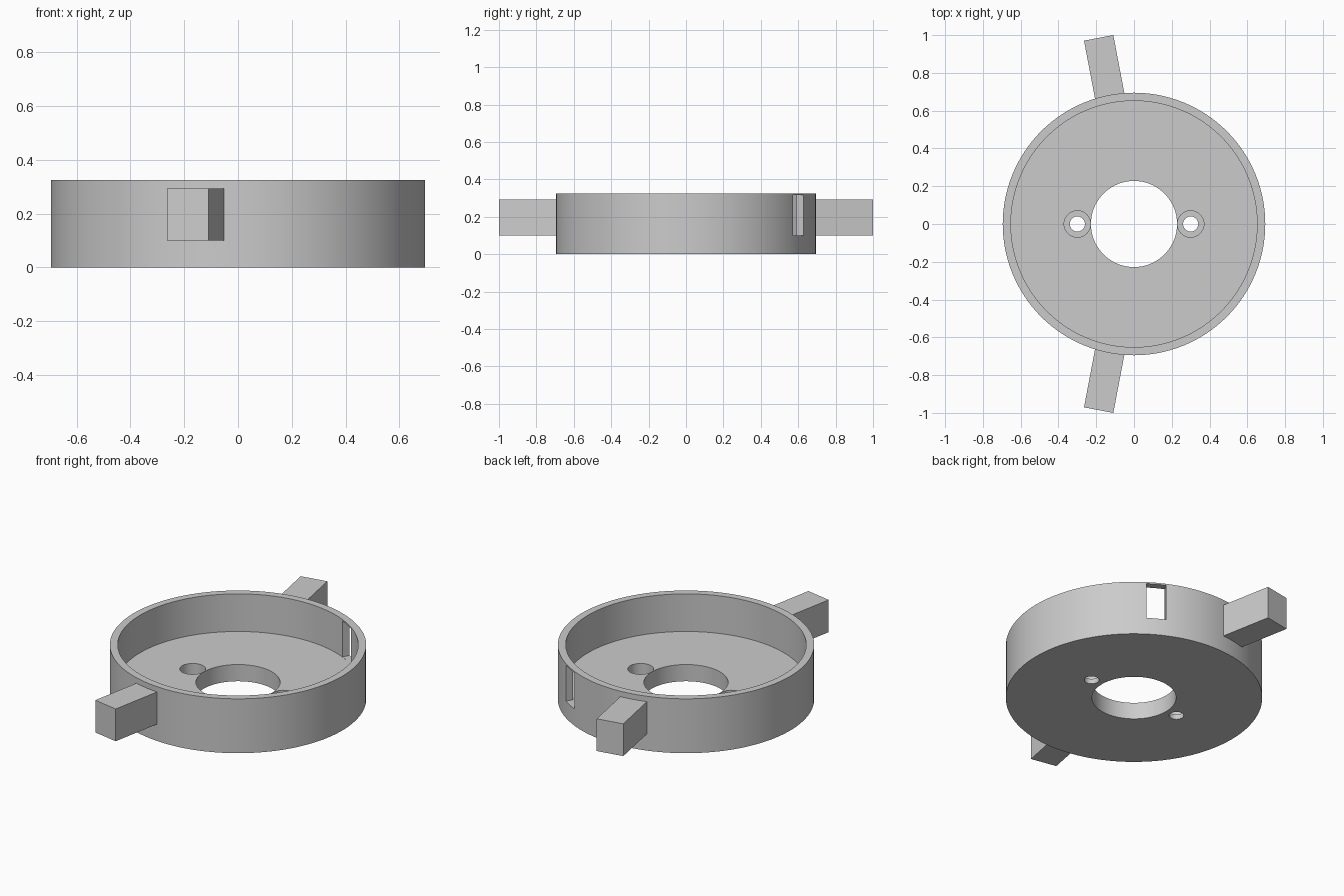
import bpy, bmesh, math
from mathutils import Matrix, Vector

cube = bpy.data.objects.get("Cube")
if cube:
    bpy.data.objects.remove(cube, do_unlink=True)

HEIGHT, FLOOR = 0.325, 0.10
OUTER, INNER, BORE = 0.695, 0.652, 0.228
ARM_ANGLE = math.radians(10.75)

grey = bpy.data.materials.new("plain_grey")
grey.use_nodes = True
colour = (0.60, 0.60, 0.60, 1)
grey.diffuse_color = colour
grey.node_tree.nodes["Principled BSDF"].inputs["Base Color"].default_value = colour


def add_object(name, bm):
    bmesh.ops.recalc_face_normals(bm, faces=bm.faces)
    mesh = bpy.data.meshes.new(name)
    bm.to_mesh(mesh)
    bm.free()
    mesh.materials.append(grey)
    obj = bpy.data.objects.new(name, mesh)
    bpy.context.collection.objects.link(obj)
    return obj


def lathe(name, profile, centre_x=0, steps=128):
    """Closed ring made by turning an (r, z) outline about a vertical axis."""
    bm = bmesh.new()
    rings = [[bm.verts.new((centre_x + r * math.cos(a), r * math.sin(a), z))
              for r, z in profile]
             for a in (2 * math.pi * i / steps for i in range(steps))]
    for i, ring in enumerate(rings):
        following = rings[(i + 1) % steps]
        for j in range(len(profile)):
            k = (j + 1) % len(profile)
            bm.faces.new((ring[j], following[j], following[k], ring[k]))
    return add_object(name, bm)


def cylinder(name, x, radius, bottom, top):
    bm = bmesh.new()
    bmesh.ops.create_cone(bm, cap_ends=True, segments=48, radius1=radius, radius2=radius,
                          depth=top - bottom,
                          matrix=Matrix.Translation((x, 0, (bottom + top) / 2)))
    return add_object(name, bm)


def radial_box(name, angle, start, end, width, bottom, top):
    """Box lying along a radius of the cup."""
    bm = bmesh.new()
    bmesh.ops.create_cube(bm, size=1)
    bm.transform(Matrix.Rotation(angle, 4, "Z")
                 @ Matrix.Translation(((start + end) / 2, 0, (bottom + top) / 2))
                 @ Matrix.Diagonal((end - start, width, top - bottom, 1)))
    return add_object(name, bm)


# Cup with a floor, a raised wall and a central bore
cup = lathe("round_cup", [(BORE, 0), (OUTER, 0), (OUTER, HEIGHT),
                          (INNER, HEIGHT), (INNER, FLOOR), (BORE, FLOOR)])

# Window in the wall and stepped screw holes in the floor
cutters = [radial_box("window_cutter", math.radians(60), 0.58, 0.8, 0.108, FLOOR + 0.001, 0.316)]
for x in (-0.30, 0.30):
    cutters.append(cylinder("screw_hole_cutter", x, 0.04, -0.1, 0.2))
    cutters.append(cylinder("screw_head_cutter", x, 0.07, 0.03, 0.2))

for cutter in cutters:
    cutter.hide_render = True
    cut = cup.modifiers.new(cutter.name, "BOOLEAN")
    cut.operation, cut.solver, cut.object = "DIFFERENCE", "EXACT", cutter

# Keep the cut mesh and drop the cutters
bpy.context.view_layer.update()
graph = bpy.context.evaluated_depsgraph_get()
cut_mesh = bpy.data.meshes.new_from_object(cup.evaluated_get(graph))
cup.modifiers.clear()
cup.data = cut_mesh
for cutter in cutters:
    bpy.data.objects.remove(cutter, do_unlink=True)

bpy.ops.object.select_all(action="DESELECT")
cup.select_set(True)
bpy.context.view_layer.objects.active = cup
bpy.ops.object.shade_smooth_by_angle(angle=math.radians(30))

# Arms sticking out of the wall at the back and front
for name, side in (("back_arm", 1), ("front_arm", -1)):
    radial_box(name, side * (math.pi / 2 + ARM_ANGLE), 0.67, 1.003, 0.158, 0.10, 0.293)
